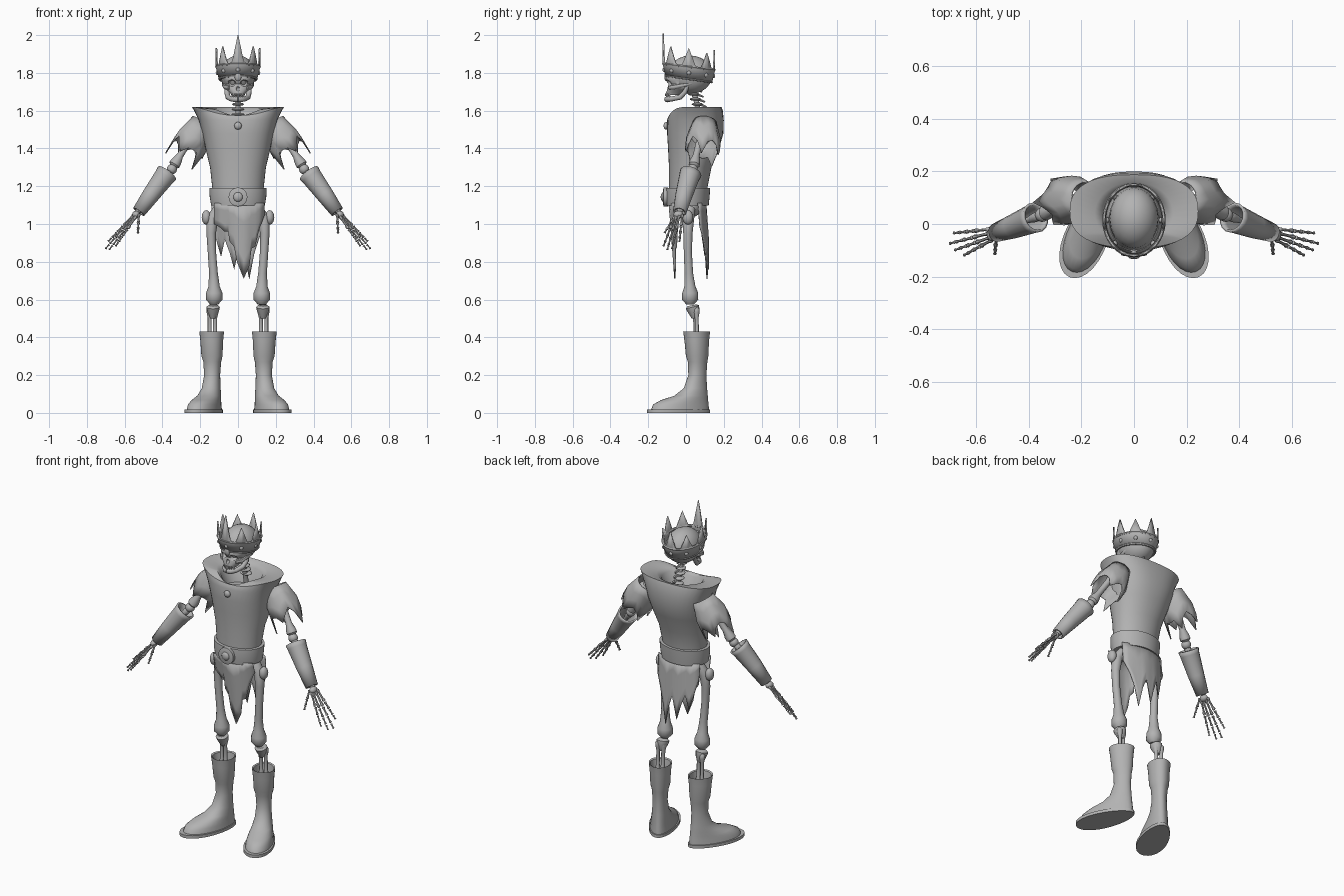
import bpy, bmesh, math
from mathutils import Vector, Quaternion

cube = bpy.data.objects.get("Cube")
if cube:
    bpy.data.objects.remove(cube)

GREY = (0.45, 0.45, 0.45, 1)
grey = bpy.data.materials.new("plain_grey")
grey.use_nodes = True
grey.diffuse_color = GREY
grey.node_tree.nodes["Principled BSDF"].inputs["Base Color"].default_value = GREY


def finish(name, bm, mirror=False, thick=0.0, angle=45):
    """Turn a bmesh into a shaded object, with optional thickness and mirroring."""
    bmesh.ops.recalc_face_normals(bm, faces=bm.faces)
    mesh = bpy.data.meshes.new(name)
    bm.to_mesh(mesh)
    bm.free()
    mesh.materials.append(grey)
    mesh.shade_smooth()
    mesh.set_sharp_from_angle(angle=math.radians(angle))
    ob = bpy.data.objects.new(name, mesh)
    bpy.context.collection.objects.link(ob)
    if thick:
        mod = ob.modifiers.new("thickness", "SOLIDIFY")
        mod.thickness, mod.offset = thick, 0
    if mirror:
        mod = ob.modifiers.new("mirror", "MIRROR")
        mod.use_mirror_merge = False
    return ob


def loft(name, rings, caps=True, closed=True, **kw):
    """Skin a list of equal-length rings."""
    bm = bmesh.new()
    rows = [[bm.verts.new(p) for p in ring] for ring in rings]
    n = len(rows[0])
    for a, b in zip(rows, rows[1:]):
        for i in range(n if closed else n - 1):
            j = (i + 1) % n
            bm.faces.new((a[i], a[j], b[j], b[i]))
    if caps:
        bm.faces.new(rows[0])
        bm.faces.new(rows[-1])
    return finish(name, bm, **kw)


def tube(name, pts, radii, n=12, **kw):
    """Round tube of changing radius along a path."""
    pts = [Vector(p) for p in pts]
    q, old, rings = Quaternion(), Vector((0, 0, 1)), []
    for i, (p, r) in enumerate(zip(pts, radii)):
        t = (pts[min(i + 1, len(pts) - 1)] - pts[max(i - 1, 0)]).normalized()
        q, old = old.rotation_difference(t) @ q, t
        rings.append([p + q @ Vector((r * math.cos(a), r * math.sin(a), 0))
                      for a in (math.tau * k / n for k in range(n))])
    return loft(name, rings, **kw)


def bone(name, a, b, r, n=8, mirror=True):
    """Dumbbell-shaped bone from a to b."""
    a, b = Vector(a), Vector(b)
    steps = ((0, .5), (.06, 1), (.14, .95), (.28, .6), (.72, .6), (.86, .95), (.94, 1), (1, .5))
    return tube(name, [a.lerp(b, t) for t, _ in steps], [r * s for _, s in steps], n, mirror=mirror)


def ball(name, loc, size, mirror=False):
    bm = bmesh.new()
    bmesh.ops.create_uvsphere(bm, u_segments=20, v_segments=12, radius=1)
    bmesh.ops.scale(bm, vec=size, verts=bm.verts)
    bmesh.ops.translate(bm, vec=loc, verts=bm.verts)
    return finish(name, bm, mirror)


def oval(z, w, front, back, n=40, power=2.0, scoop=0.0, tilt=0.0):
    """Horizontal oval; scoop lowers its front, tilt slopes it front to back."""
    cy, ry, ring = (front + back) / 2, (back - front) / 2, []
    for k in range(n):
        c, s = math.cos(math.tau * k / n), math.sin(math.tau * k / n)
        y = ry * math.copysign(abs(s) ** (2 / power), s)
        ring.append(Vector((w * math.copysign(abs(c) ** (2 / power), c), cy + y,
                            z - scoop * max(0, -s) ** 4 + tilt * y)))
    return ring


# Tunic with flared shoulders and a scooped neck opening
loft("tunic", [oval(z, w, f, b, power=p, scoop=s) for z, w, f, b, p, s in (
    (1.10, .125, -.09, .105, 2, 0), (1.20, .137, -.09, .115, 2, 0), (1.30, .148, -.09, .135, 2.1, 0),
    (1.40, .172, -.095, .175, 2.2, 0), (1.48, .188, -.10, .198, 2.4, 0), (1.55, .208, -.10, .20, 2.5, 0),
    (1.60, .232, -.095, .195, 2.5, .035), (1.62, .245, -.09, .188, 2.5, .045),
    (1.612, .15, -.08, .16, 2, .04), (1.59, .12, -.07, .14, 2, .03), (1.50, .10, -.04, .11, 2, 0))])
ball("tunic_brooch", (0, -.105, 1.52), (.02, .014, .02))

# Belt and round buckle
loft("belt", [oval(z, w, f, b) for z, w, f, b in (
    (1.10, .12, -.085, .10), (1.097, .142, -.102, .12), (1.145, .15, -.108, .125),
    (1.19, .152, -.105, .128), (1.192, .13, -.085, .11))])
tube("buckle_plate", [(0, -.095, 1.143), (0, -.118, 1.143), (0, -.121, 1.143)], [.05, .05, .042], 20)
ball("buckle_boss", (0, -.12, 1.143), (.025, .014, .025))


# Ragged cloth hanging from the belt, front and back
def hanging_cloth(name, outline, top_y, end_y):
    rows = []
    for t in (0, .25, .5, .75, 1):
        rows.append([(x, (top_y + (end_y - top_y) * t) * (1 - 20 * x * x), 1.11 + (z - 1.11) * t)
                     for x, z in outline])
    loft(name, rows, caps=False, closed=False, thick=.006)


hanging_cloth("front_cloth", ((-.125, 1.0), (-.09, .98), (-.07, .96), (-.05, .96), (-.045, .91),
                              (-.02, .88), (-.005, .80), (.03, .71), (.06, .78), (.07, .87),
                              (.09, .88), (.11, .97), (.14, 1.05)), -.09, -.06)
hanging_cloth("back_cloth", ((-.14, 1.02), (-.11, .90), (-.09, .83), (-.07, .92), (-.045, .85),
                             (-.02, .76), (.01, .90), (.035, .83), (.06, .71), (.085, .84),
                             (.11, .92), (.14, .99)), .105, .12)

# Torn sleeves
axis_a, axis_b = Vector((.185, .10, 1.54)), Vector((.285, .085, 1.365))
axis = axis_b - axis_a
side = axis.cross(Vector((0, 1, 0))).normalized()
depth = side.cross(axis).normalized()
ragged = (1.2, .75, 1.05, .7, 1.12, .85, 1.25, .8, 1.0, .65)
rings = []
for t in (0, .3, .6, 1):
    ring = []
    for k in range(20):
        a = math.tau * k / 20
        reach = t * (ragged[k // 2 % 10] if k % 2 == 0 else .82)
        r = .06 + .03 * min(1, 1.6 * t)
        ring.append(axis_a + axis * reach + side * r * math.cos(a) + depth * r * math.sin(a))
    rings.append(ring)
loft("sleeves", rings, caps=False, mirror=True, thick=.006)

# Arms and bracers
bone("upper_arm_bones", (.21, .09, 1.52), (.345, .04, 1.30), .03, 12)
ball("elbows", (.35, .035, 1.29), (.027, .027, .027), True)
bone("forearm_bones", (.35, .035, 1.29), (.535, -.035, 1.06), .02)
tube("bracers", [(.375, .025, 1.27), (.39, .018, 1.25), (.46, -.01, 1.155), (.525, -.033, 1.065)],
     [.054, .05, .041, .031], 16, caps=False, mirror=True, thick=.01)

# Skeletal hands
ball("wrists", (.54, -.04, 1.05), (.02, .026, .02), True)
fingers = (((.55, -.02, 1.05), (.69, -.035, .905)), ((.55, -.035, 1.045), (.705, -.075, .865)),
           ((.545, -.05, 1.04), (.685, -.10, .86)), ((.54, -.06, 1.04), (.65, -.12, .88)),
           ((.525, -.055, 1.05), (.53, -.115, .95)))
for f, (a, b) in enumerate(fingers):
    a, b = Vector(a), Vector(b)
    cuts = (0, .42, .66, .85, 1) if f < 4 else (0, .45, .75, 1)
    for k, (t, u) in enumerate(zip(cuts, cuts[1:])):
        bone(f"finger_{f + 1}_bone_{k + 1}", a.lerp(b, t), a.lerp(b, u - .02), .0095 - .001 * k, 6)

# Pelvis and legs
ball("pelvis", (0, .02, 1.08), (.11, .06, .045))
ball("hip_knobs", (.168, .01, 1.035), (.024, .028, .038), True)
tube("thigh_bones", [(.10, .02, 1.08), (.135, .012, 1.03), (.142, .01, .95), (.138, .01, .85),
                     (.13, .015, .74), (.127, .02, .67), (.126, .022, .635), (.126, .022, .60),
                     (.126, .022, .575)],
     [.03, .032, .025, .022, .023, .03, .043, .044, .022], 14, mirror=True)
tube("shin_heads", [(.132, .032, .57), (.132, .034, .56), (.132, .04, .54), (.132, .045, .50)],
     [.025, .036, .032, .014], 12, mirror=True)
bone("shin_bones", (.12, .045, .56), (.122, .055, .36), .019)
bone("calf_bones", (.15, .055, .56), (.15, .06, .36), .017)

# Boots turned outward, each ring running from heel to toe
ankle, ahead = Vector((.135, .06, 0)), Vector((.39, -.92, 0)).normalized()
across = Vector((-ahead.y, ahead.x, 0))


def boot_ring(z, heel, toe, w):
    ring = []
    for k in range(28):
        a = math.tau * k / 28
        along = (toe - heel) / 2 + (toe + heel) / 2 * math.cos(a)
        wide = w * math.sin(a) * (1 + .15 * math.cos(a))
        ring.append(ankle + ahead * along + across * wide + Vector((0, 0, z)))
    return ring


loft("boots", [boot_ring(*r) for r in (
    (.018, .065, .262, .074), (.045, .063, .25, .07), (.068, .06, .205, .064), (.09, .058, .13, .056),
    (.13, .054, .075, .047), (.20, .05, .048, .041), (.27, .055, .05, .046), (.30, .06, .06, .055),
    (.38, .064, .068, .059), (.43, .07, .075, .064), (.425, .062, .066, .056), (.34, .05, .05, .044))],
    mirror=True)
loft("boot_soles", [boot_ring(z, .072, .285, .082) for z in (0, .018)], mirror=True)

# Neck
tube("neck_core", [(0, .03, 1.73), (0, .055, 1.65), (0, .08, 1.52)], [.014] * 3)
for k in range(6):
    t = k / 5
    ball(f"neck_bone_{k + 1}", (0, .03 + .05 * t, 1.715 - .135 * t), (.027 + .008 * t, .03, .009))
    tube(f"neck_spine_{k + 1}", [(0, .045 + .05 * t, 1.715 - .135 * t),
                                 (0, .085 + .04 * t, 1.70 - .135 * t)], [.009, .005], 6)

# Skull with hollow eyes and nose
ball("cranium", (0, .022, 1.79), (.094, .118, .102))
face = loft("skull_face", [oval(z, w, f, b, 32, 2.4) for z, w, f, b in (
    (1.81, .08, -.085, .09), (1.775, .079, -.106, .08), (1.76, .076, -.106, .06), (1.74, .068, -.092, .05),
    (1.725, .072, -.097, .03), (1.71, .06, -.10, .01), (1.695, .042, -.105, -.01), (1.683, .036, -.103, -.03))])
cutters = [ball("eye_cutter", (s * .034, -.105, 1.745), (.022, .04, .018)) for s in (-1, 1)]
cutters.append(ball("nose_cutter", (0, -.11, 1.716), (.011, .025, .014)))
for c in cutters:
    c.hide_render = True
    face.modifiers.new("hollow", "BOOLEAN").object = c
bpy.context.view_layer.update()
carved = bpy.data.meshes.new_from_object(face.evaluated_get(bpy.context.evaluated_depsgraph_get()))
face.modifiers.clear()
face.data = carved
for c in cutters:
    bpy.data.objects.remove(c)
tube("cheekbones", [(.045, -.088, 1.722), (.068, -.06, 1.725), (.076, -.01, 1.735), (.075, .03, 1.745)],
     [.01, .012, .009, .008], 8, mirror=True)
tube("jaw", [(.064, .01, 1.735), (.06, -.005, 1.70), (.053, -.03, 1.672), (.038, -.075, 1.662),
             (.018, -.097, 1.66), (0, -.10, 1.66)], [.009, .013, .014, .013, .015, .016], 10, mirror=True)
for k in range(4):
    x, y = .004 + .009 * k, -.106 + .004 * k * k / 2
    tube(f"upper_teeth_{k + 1}", [(x, y, 1.692), (x, y, 1.678)], [.005, .004], 6, mirror=True)
    tube(f"lower_teeth_{k + 1}", [(x, y + .003, 1.665), (x, y + .003, 1.68)], [.005, .004], 6, mirror=True)

# Crown: band, rims, studs and eight pointed blades
base = oval(1.768, .098, -.105, .135, 48, tilt=-.14)
brim = oval(1.832, .114, -.12, .15, 48, tilt=-.12)
heights = (.10, .085, .105, .085, .10, .095, .16, .095)
tips = []
for k, p in enumerate(brim):
    peak = max(0, 1 - abs((k + 3) % 6 - 3) / 2.2)
    tips.append(p + Vector((0, 0, heights[(k + 3) // 6 % 8] * peak)))
loft("crown", [base, brim, tips], caps=False, thick=.008, angle=30)
for name, ring in (("crown_lower_rim", base), ("crown_upper_rim", brim)):
    tube(name, ring + ring[:2], [.007] * (len(ring) + 2), 6)
for k in range(0, 48, 6):
    ball(f"crown_stud_{k // 6 + 1}", (base[k] + brim[k]) / 2, (.012, .012, .012))
ball("crown_brow_point", base[36] + Vector((0, 0, -.004)), (.018, .01, .024))
